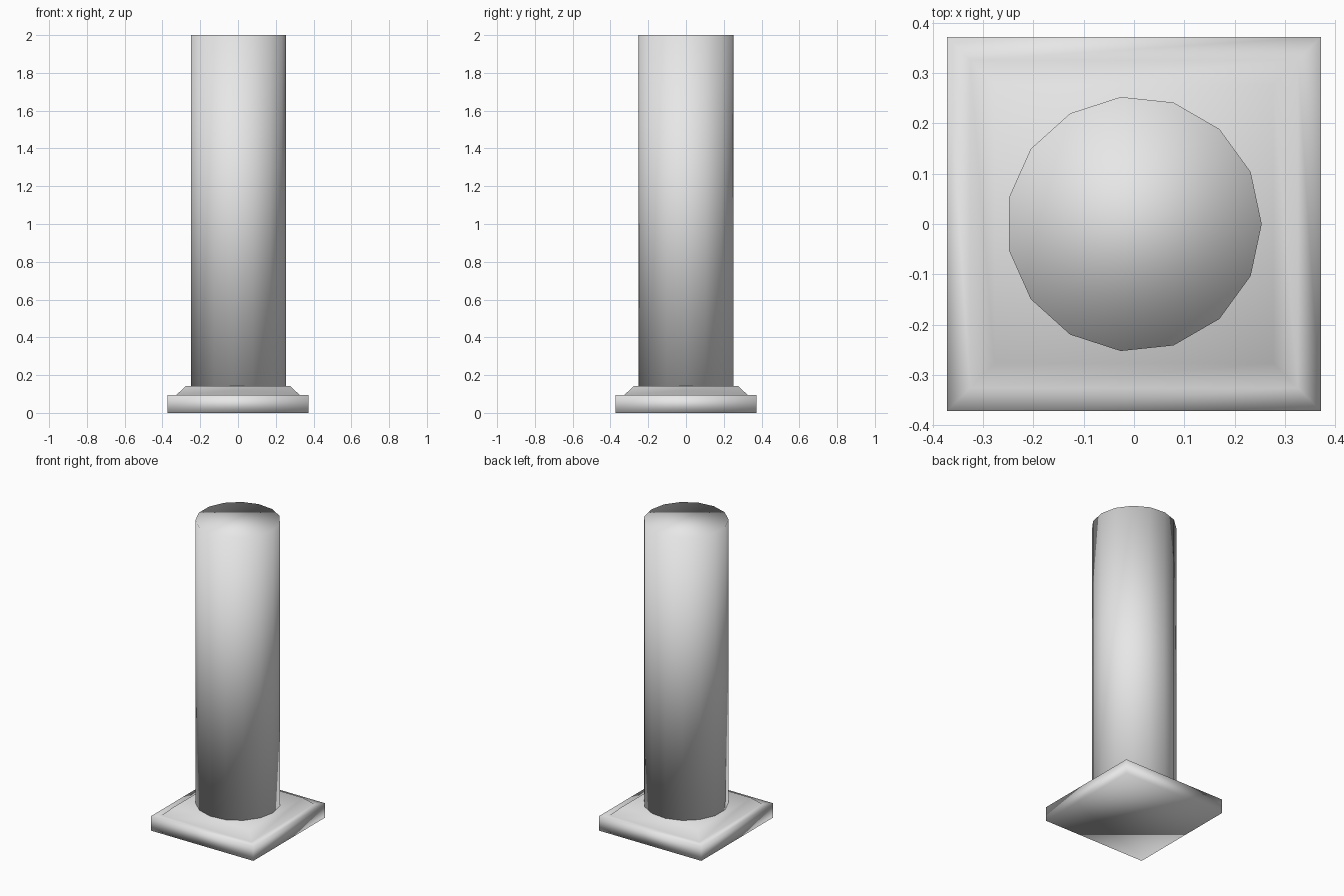
import bpy
import bmesh
from math import cos, sin, pi

if "Cube" in bpy.data.objects:
    bpy.data.objects.remove(bpy.data.objects["Cube"], do_unlink=True)

stone = bpy.data.materials.new("grey stone")
stone.use_nodes = True
stone.diffuse_color = (0.8, 0.8, 0.8, 1)
stone.node_tree.nodes["Principled BSDF"].inputs["Base Color"].default_value = (0.8, 0.8, 0.8, 1)


def stack(name, sides, start, profile):
    """Closed, smooth-shaded solid through rings of (radius, height), bottom to top."""
    bm = bmesh.new()
    angles = [start + 2 * pi * i / sides for i in range(sides)]
    rings = [[bm.verts.new((r * cos(a), r * sin(a), z)) for a in angles] for r, z in profile]
    for low, high in zip(rings, rings[1:]):
        for i in range(sides):
            j = (i + 1) % sides
            bm.faces.new((low[i], low[j], high[j], high[i]))
    bm.faces.new(rings[0][::-1])
    bm.faces.new(rings[-1])
    for face in bm.faces:
        face.smooth = True
    mesh = bpy.data.meshes.new(name)
    bm.to_mesh(mesh)
    bm.free()
    mesh.materials.append(stone)
    obj = bpy.data.objects.new(name, mesh)
    bpy.context.collection.objects.link(obj)
    return obj


# Square plinth: slab, narrow ledge and sloped upper step
corner = 2 ** 0.5
plinth = [(0.372, 0), (0.372, 0.095), (0.326, 0.095), (0.277, 0.142)]
stack("plinth", 4, pi / 4, [(half * corner, z) for half, z in plinth])

# Fifteen-sided column shaft, capped at both ends
stack("column_shaft", 15, 0, [(0.254, 0.142), (0.254, 2.0)])
